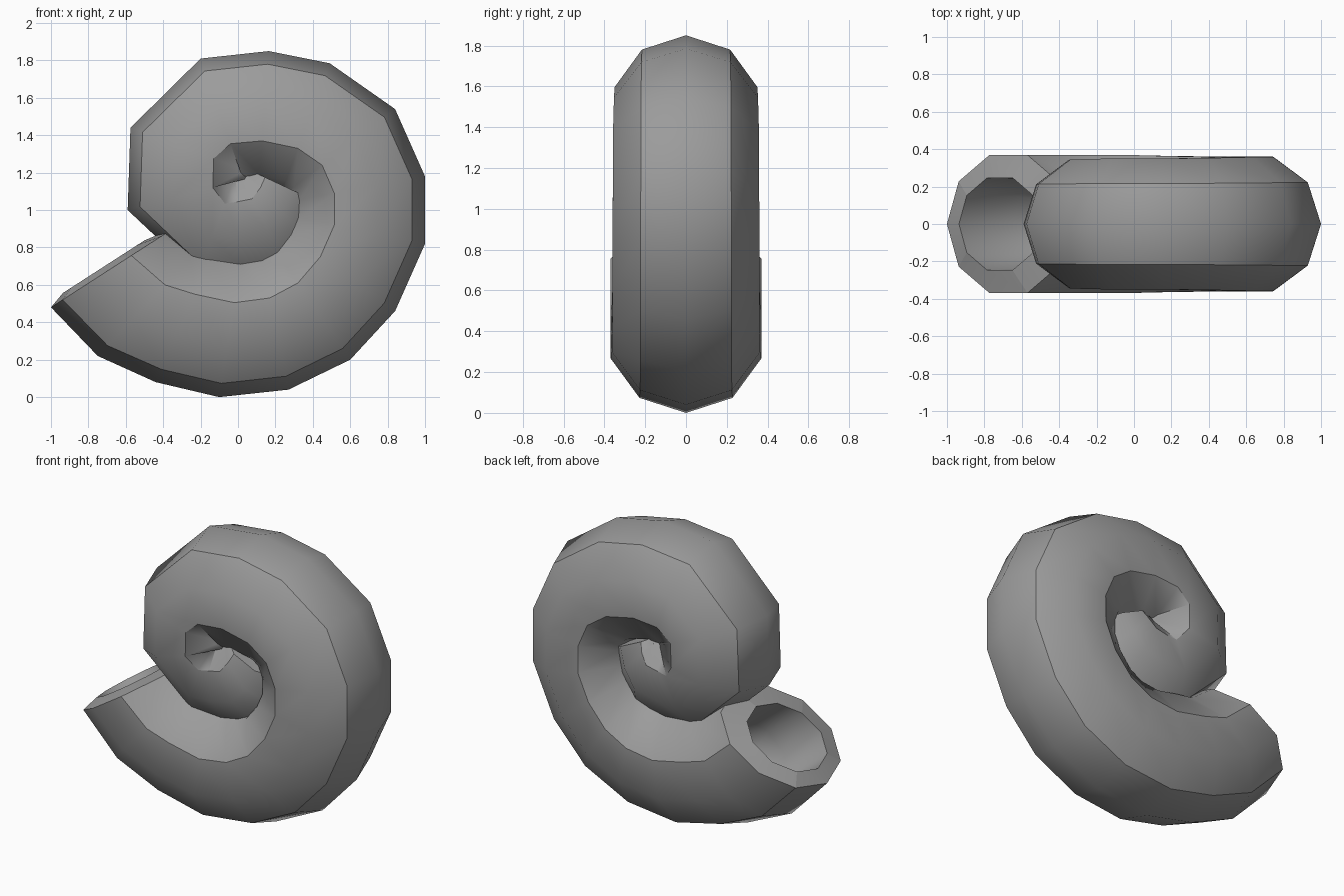
import bpy
import bmesh
import math
from mathutils import Vector

SIDES = 10
FLANK = 3 * 2 * math.pi / SIDES      # angle of the inner crease on the flank
MAX_HALF_DEPTH = 0.388

# Whorl path: outer ridge (x, z) and inner flank crease (x, z), mouth to core
PATH = [
    (-1.0, .48, -.57, .757), (-.75, .22, -.39, .6), (-.44, .08, -.23, .55),
    (-.1, .0, -.02, .505), (.27, .04, .17, .53), (.6, .2, .32, .61),
    (.84, .46, .44, .75), (1.0, .82, .515, .92), (1.0, 1.18, .515, 1.09),
    (.84, 1.54, .45, 1.24), (.49, 1.785, .32, 1.33), (.165, 1.85, .13, 1.37),
    (-.2, 1.81, -.04, 1.355), (-.575, 1.44, -.13, 1.275), (-.59, 1.0, -.135, 1.12),
    (-.21, .643, -.07, 1.035), (.02, .64, .0, 1.045), (.256, .697, .075, 1.06),
    (.377, .84, .12, 1.12), (.455, 1.03, .145, 1.175),
]

cube = bpy.data.objects.get("Cube")
if cube:
    bpy.data.objects.remove(cube, do_unlink=True)


def make_material(name, colour):
    mat = bpy.data.materials.new(name)
    mat.use_nodes = True
    mat.diffuse_color = colour
    for node in mat.node_tree.nodes:
        if node.type == 'BSDF_PRINCIPLED':
            node.inputs["Base Color"].default_value = colour
    return mat


def section(row):
    """Centre, inward direction and radius of one cross-section."""
    outer = Vector((row[0], 0, row[1]))
    inner = Vector((row[2], 0, row[3]))
    span = inner - outer
    radius = span.length / (1 - math.cos(FLANK))
    inward = span.normalized()
    return outer + inward * radius, inward, radius


def add_ring(bm, centre, inward, radius):
    """Regular polygon whose first corner is the outer ridge."""
    depth = min(radius, MAX_HALF_DEPTH)
    ring = []
    for k in range(SIDES):
        a = 2 * math.pi * k / SIDES
        offset = -inward * radius * math.cos(a) + Vector((0, depth * math.sin(a), 0))
        ring.append(bm.verts.new(centre + offset))
    return ring


def bridge(bm, first, second):
    for k in range(SIDES):
        n = (k + 1) % SIDES
        bm.faces.new((first[k], first[n], second[n], second[k]))


def mark_loop_sharp(bm, ring):
    for k in range(SIDES):
        edge = bm.edges.get((ring[k], ring[(k + 1) % SIDES]))
        edge.smooth = False


bm = bmesh.new()
sections = [section(row) for row in PATH]

# Coiled outer wall
wall = [add_ring(bm, *s) for s in sections]
for a, b in zip(wall, wall[1:]):
    bridge(bm, a, b)
bm.faces.new(wall[-1])

# Raised lip and hollow mouth following the coil
centre, inward, radius = sections[0]
outward = Vector((-inward.z, 0, inward.x))
lip = add_ring(bm, centre + outward * .03 - inward * .035, inward, .26)
hollow = [lip]
for (c, d, r), scale in zip(sections[1:3], (.62, .5)):
    hollow.append(add_ring(bm, c, d, r * scale))
bridge(bm, wall[0], lip)
for a, b in zip(hollow, hollow[1:]):
    bridge(bm, a, b)
bm.faces.new(hollow[-1])

bmesh.ops.recalc_face_normals(bm, faces=bm.faces)

# Smooth shading with a crease along every second ridge and round the ends
for face in bm.faces:
    face.smooth = True
for a, b in zip(wall, wall[1:]):
    for k in range(1, SIDES, 2):
        bm.edges.get((a[k], b[k])).smooth = False
for k in range(1, SIDES, 2):
    bm.edges.get((wall[0][k], lip[k])).smooth = False
for ring in (wall[0], wall[-1], lip, hollow[-1]):
    mark_loop_sharp(bm, ring)

mesh = bpy.data.meshes.new("spiral_shell")
bm.to_mesh(mesh)
bm.free()
mesh.materials.append(make_material("shell_grey", (.33, .33, .33, 1)))
shell = bpy.data.objects.new("spiral_shell", mesh)
bpy.context.collection.objects.link(shell)
